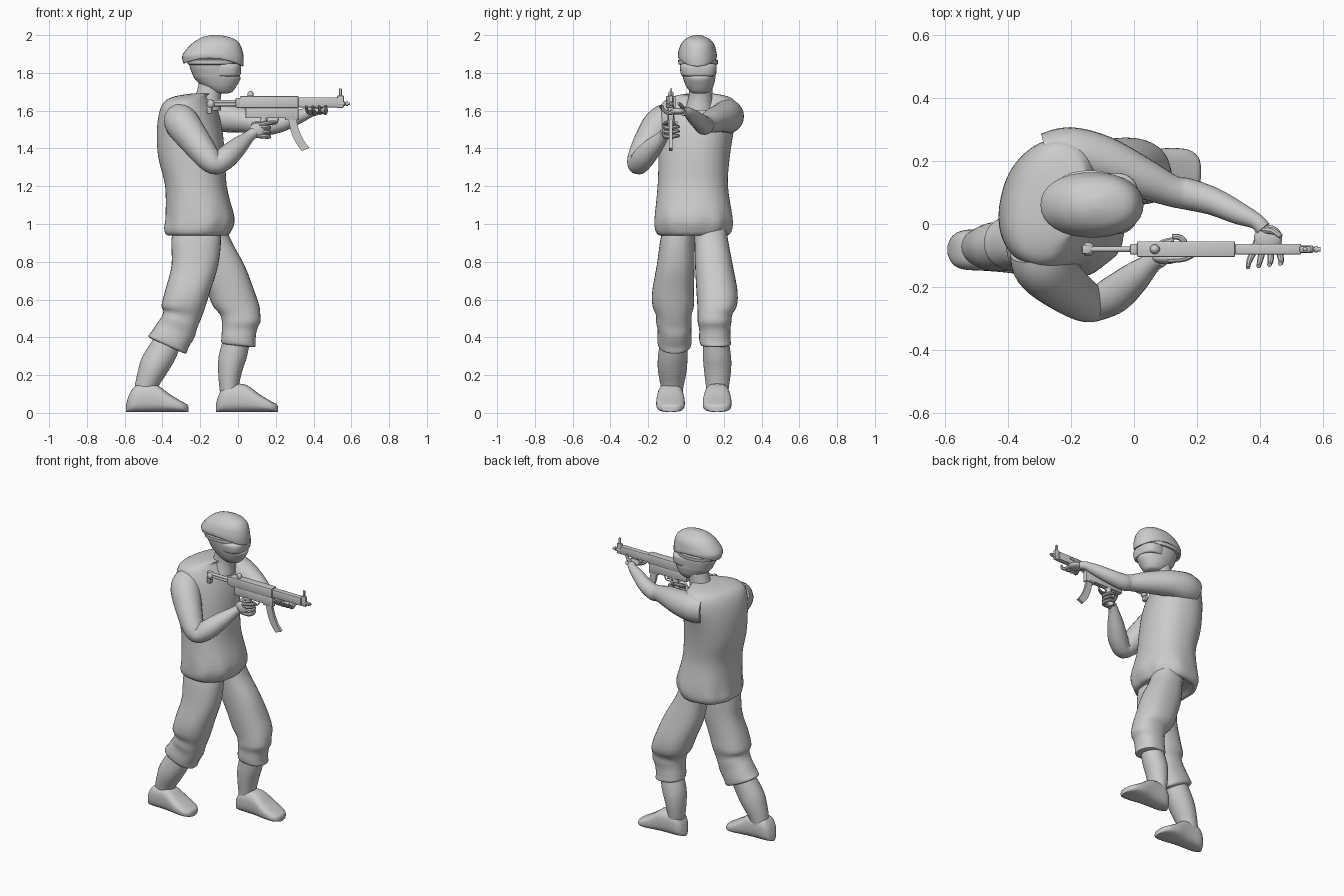
import bpy, bmesh
from math import sin, cos, pi, radians
from mathutils import Vector, Matrix


def smooth_rows(rows, sub):
    """Catmull-Rom interpolation of equally long number rows."""
    out = []
    for i in range(len(rows) - 1):
        a, b = rows[max(i - 1, 0)], rows[i]
        c, d = rows[i + 1], rows[min(i + 2, len(rows) - 1)]
        for k in range(sub):
            t = k / sub
            out.append([q + .5 * t * (r - p + t * (2*p - 5*q + 4*r - s + t * (3*(q - r) + s - p)))
                        for p, q, r, s in zip(a, b, c, d)])
    return out + [list(rows[-1])]


def skin(name, rings):
    bm = bmesh.new()
    vs = [[bm.verts.new(p) for p in ring] for ring in rings]
    n = len(vs[0])
    for lo, hi in zip(vs, vs[1:]):
        for j in range(n):
            bm.faces.new((lo[j], lo[(j + 1) % n], hi[(j + 1) % n], hi[j]))
    bm.faces.new(vs[0])
    bm.faces.new(vs[-1])
    bmesh.ops.recalc_face_normals(bm, faces=bm.faces)
    me = bpy.data.meshes.new(name)
    bm.to_mesh(me)
    bm.free()
    ob = bpy.data.objects.new(name, me)
    bpy.context.collection.objects.link(ob)
    return ob


def loft(name, rows, axis='z', p=2.3, n=32, sub=4, folds=None):
    """Rows: level, a0, a1, b0, b1 [, yaw, tilt, arch] -> superellipse rings."""
    rings = []
    for t, a0, a1, b0, b1, yaw, tilt, arch in smooth_rows([tuple(r) + (0,) * (8 - len(r)) for r in rows], sub):
        ring = []
        for j in range(n):
            u = 2 * pi * j / n
            c, s = cos(u), sin(u)
            k = folds(u, t) if folds else 1
            a = (a1 - a0) / 2 * k * abs(c) ** (2 / p) * (1 if c > 0 else -1)
            b = (b1 - b0) / 2 * k * abs(s) ** (2 / p) * (1 if s > 0 else -1)
            w = radians(yaw)
            x = (a0 + a1) / 2 + a * cos(w) - b * sin(w)
            y = (b0 + b1) / 2 + a * sin(w) + b * cos(w)
            h = t + tilt * a + arch * s * s
            ring.append((x, y, h) if axis == 'z' else (h, x, y))
        rings.append(ring)
    return skin(name, rings)


def tube(name, pts, n=16, sub=4):
    """Points: x, y, z, radius."""
    rows = smooth_rows(pts, sub)
    rings, side = [], None
    for i, r in enumerate(rows):
        d = (Vector(rows[min(i + 1, len(rows) - 1)][:3]) - Vector(rows[max(i - 1, 0)][:3])).normalized()
        if side is None:
            side = d.orthogonal()
        side = (side - d * side.dot(d)).normalized()
        up = d.cross(side)
        rings.append([Vector(r[:3]) + r[3] * (side * cos(2*pi*j/n) + up * sin(2*pi*j/n)) for j in range(n)])
    return skin(name, rings)


def box(name, x0, x1, y0, y1, z0, z1, bevel=.006):
    bm = bmesh.new()
    bmesh.ops.create_cube(bm, size=1, matrix=Matrix.Translation(((x0+x1)/2, (y0+y1)/2, (z0+z1)/2))
                          @ Matrix.Diagonal((x1-x0, y1-y0, z1-z0, 1)))
    bmesh.ops.bevel(bm, geom=bm.edges[:], offset=bevel, segments=2, affect='EDGES', profile=.5)
    me = bpy.data.meshes.new(name)
    bm.to_mesh(me)
    bm.free()
    bpy.context.collection.objects.link(bpy.data.objects.new(name, me))


def ball(name, c, r):
    bm = bmesh.new()
    bmesh.ops.create_uvsphere(bm, u_segments=20, v_segments=12, radius=1,
                              matrix=Matrix.Translation(c) @ Matrix.Diagonal((*r, 1)))
    me = bpy.data.meshes.new(name)
    bm.to_mesh(me)
    bm.free()
    bpy.context.collection.objects.link(bpy.data.objects.new(name, me))


# Loose top, gathered at the hem and turned at the shoulders
def hem_folds(u, z):
    return 1 + .022 * max(0, 1 - abs(z - .99) / .12) * cos(9 * u + sin(2 * u))

loft("torso", [
    (.955, -.33, -.10, -.10, .19), (.94, -.375, -.06, -.14, .22), (.97, -.392, -.035, -.162, .243),
    (1.04, -.385, -.022, -.165, .245), (1.20, -.385, -.06, -.15, .222, -4), (1.35, -.42, -.07, -.145, .23, -8),
    (1.48, -.425, -.085, -.145, .25, -13), (1.58, -.41, -.11, -.145, .27, -16), (1.645, -.38, -.14, -.125, .265, -17),
    (1.675, -.33, -.15, -.07, .225, -15), (1.69, -.25, -.13, .0, .15, -10)], folds=hem_folds, n=54)

# Trousers with knee folds and cuffs, bare lower legs
loft("right_trouser", [
    (1.02, -.33, -.10, -.11, .05), (.92, -.352, -.09, -.135, .045), (.78, -.352, -.105, -.155, .045),
    (.65, -.385, -.145, -.178, .042), (.57, -.405, -.17, -.178, .042), (.52, -.395, -.195, -.16, .03, 0, -.2),
    (.48, -.405, -.215, -.158, .03, 0, -.3), (.44, -.425, -.23, -.15, .028, 0, -.4),
    (.39, -.455, -.262, -.152, .03, 0, -.45), (.36, -.475, -.275, -.145, .025, 0, -.45),
    (.355, -.45, -.30, -.12, .0, 0, -.45)])
loft("left_trouser", [
    (1.02, -.27, -.07, .04, .21), (.92, -.24, -.04, .045, .222), (.78, -.215, .035, .048, .248),
    (.65, -.165, .085, .055, .272), (.57, -.135, .112, .06, .27), (.52, -.095, .118, .062, .245),
    (.48, -.085, .118, .062, .24), (.44, -.085, .10, .07, .235), (.39, -.088, .092, .07, .236, 0, -.1),
    (.36, -.086, .092, .078, .236, 0, -.1), (.355, -.06, .06, .10, .21, 0, -.1)])
loft("right_calf", [(.42, -.43, -.28, -.13, .01), (.30, -.505, -.325, -.148, .008), (.22, -.53, -.37, -.148, .003),
                    (.13, -.548, -.425, -.132, -.015), (.08, -.55, -.42, -.13, -.02)], p=2)
loft("left_calf", [(.42, -.07, .07, .09, .22), (.30, -.102, .048, .09, .238), (.22, -.105, .022, .096, .238),
                   (.13, -.098, .003, .107, .226), (.08, -.09, .01, .11, .22)], p=2)

# Shoes, the same profile placed twice
for side, dx, dy in (("right", 0, -.082), ("left", .475, .165)):
    loft(side + "_shoe", [(x + dx, dy - w, dy + w, .005, h) for x, w, h in (
        (-.592, .012, .045), (-.575, .045, .10), (-.54, .062, .145), (-.48, .066, .155), (-.425, .07, .145),
        (-.36, .076, .098), (-.30, .07, .062), (-.27, .045, .045), (-.262, .012, .03))], axis='x', p=2.8)

# Arms
tube("right_arm", [(-.31, -.08, 1.56, .085), (-.29, -.135, 1.525, .092), (-.22, -.20, 1.43, .08),
                   (-.155, -.245, 1.345, .066), (-.115, -.25, 1.318, .056), (-.06, -.222, 1.355, .06),
                   (.0, -.172, 1.41, .05), (.055, -.125, 1.46, .032), (.085, -.108, 1.485, .028)], n=24)
tube("left_arm", [(-.27, .20, 1.57, .09), (-.20, .215, 1.57, .092), (-.10, .20, 1.565, .08), (.02, .148, 1.55, .066),
                  (.12, .105, 1.53, .05), (.17, .095, 1.522, .05), (.25, .072, 1.54, .044),
                  (.33, .035, 1.572, .036), (.385, .01, 1.592, .026), (.41, -.015, 1.598, .025)], n=24)

# Right hand on the grip
ball("right_palm", (.10, -.108, 1.495), (.042, .02, .04))
for i in range(3):
    z = 1.515 - i * .024
    tube(f"right_finger_{i}", [(.11, -.112, z, .012), (.15, -.105, z - .004, .012), (.165, -.075, z - .004, .011),
                               (.15, -.045, z, .010), (.12, -.04, z, .008)], n=8, sub=3)
tube("right_index", [(.11, -.112, 1.525, .012), (.16, -.108, 1.535, .011), (.20, -.09, 1.54, .008)], n=8)
tube("right_thumb", [(.08, -.10, 1.51, .013), (.085, -.065, 1.53, .012), (.125, -.05, 1.535, .009)], n=8)

# Left hand under the fore-end
ball("left_palm", (.425, -.045, 1.597), (.045, .042, .018))
for i in range(4):
    x, tip = .39 + i * .022, .365 + i * .034
    tube(f"left_finger_{i}", [(x, -.055, 1.595, .011), ((x + tip) / 2, -.09, 1.588, .011),
                              (tip, -.118, 1.602, .009), (tip - .004, -.138 + i * .004, 1.625, .007)], n=8, sub=3)
tube("left_thumb", [(.41, -.02, 1.6, .012), (.44, -.022, 1.622, .011), (.465, -.04, 1.64, .008)], n=8)

# Neck, masked face, goggles, strap and helmet
loft("neck", [(1.60, -.26, -.09, -.01, .15), (1.68, -.225, -.09, .015, .14), (1.78, -.20, -.06, .015, .14)], p=2)
loft("face", [(1.692, -.11, -.05, .04, .10), (1.70, -.145, -.03, .022, .124), (1.73, -.19, -.008, .0, .145),
              (1.77, -.23, .014, -.015, .155), (1.79, -.24, .005, -.02, .157), (1.84, -.258, -.01, -.03, .16),
              (1.90, -.26, -.01, -.03, .155)], p=2.1)
loft("goggles", [(1.782, -.14, .0, -.012, .145), (1.79, -.14, .013, -.026, .158), (1.835, -.14, .016, -.032, .162),
                 (1.85, -.14, .0, -.02, .15)], p=2.6)
loft("goggle_strap", [(1.842, -.255, -.02, -.03, .158), (1.846, -.266, -.01, -.04, .168),
                      (1.868, -.27, -.01, -.042, .17), (1.872, -.255, -.02, -.03, .158)], sub=1)
loft("helmet", [(1.862, -.25, -.0, -.02, .14, 0, -.05, .025), (1.842, -.284, .024, -.036, .158, 0, -.05, .035),
                (1.855, -.292, .03, -.042, .164, 0, -.04, .03), (1.895, -.294, .028, -.042, .162, 0, 0, .01),
                (1.945, -.255, .014, -.03, .152), (1.975, -.215, -.012, -.008, .13),
                (1.992, -.18, -.055, .02, .10), (2.0, -.14, -.10, .045, .08)], p=2.15)

# Submachine gun
Y = -.08
for name, x0, x1, w, z0, z1 in (
        ("receiver", .01, .32, .025, 1.615, 1.677), ("lower_receiver", .04, .30, .017, 1.56, 1.62),
        ("handguard", .32, .53, .017, 1.618, 1.67), ("sight_block", .525, .56, .01, 1.615, 1.68),
        ("front_sight", .535, .55, .006, 1.67, 1.718), ("magazine_well", .25, .32, .015, 1.55, 1.62),
        ("butt_plate", -.165, -.14, .014, 1.585, 1.66)):
    box(name, x0, x1, Y - w, Y + w, z0, z1, .004)
tube("barrel", [(.50, Y, 1.637, .012), (.565, Y, 1.637, .012), (.57, Y, 1.637, .007), (.592, Y, 1.637, .007)], sub=1)
tube("barrel_tip", [(.572, Y, 1.637, .011), (.582, Y, 1.637, .011)], sub=1)
for z in (1.632, 1.648):
    tube("stock_rail", [(-.15, Y, z, .009), (.02, Y, z, .009)], sub=1)
ball("butt_knob", (-.145, Y, 1.635), (.022, .022, .025))
box("stock_collar", -.012, .012, Y - .017, Y + .017, 1.615, 1.667, .004)
ball("rear_sight", (.066, Y, 1.685), (.016, .015, .02))
tube("grip", [(.14, Y, 1.57, .019), (.125, Y, 1.51, .018), (.11, Y, 1.455, .019)], n=12)
tube("trigger_guard", [(.15, Y, 1.555, .004), (.165, Y, 1.53, .004), (.20, Y, 1.53, .004), (.215, Y, 1.56, .004)], n=8)
mag = smooth_rows([(.285, 1.57), (.30, 1.50), (.325, 1.44), (.358, 1.395)], 5)
skin("magazine", [[(x - .02, Y - .009, z - .008), (x + .02, Y - .009, z + .008),
                   (x + .02, Y + .009, z + .008), (x - .02, Y + .009, z - .008)] for x, z in mag])

# Smooth shading with crisp hard edges
bpy.ops.object.select_all(action='SELECT')
bpy.context.view_layer.objects.active = bpy.data.objects["torso"]
bpy.ops.object.shade_smooth_by_angle(angle=radians(40))
